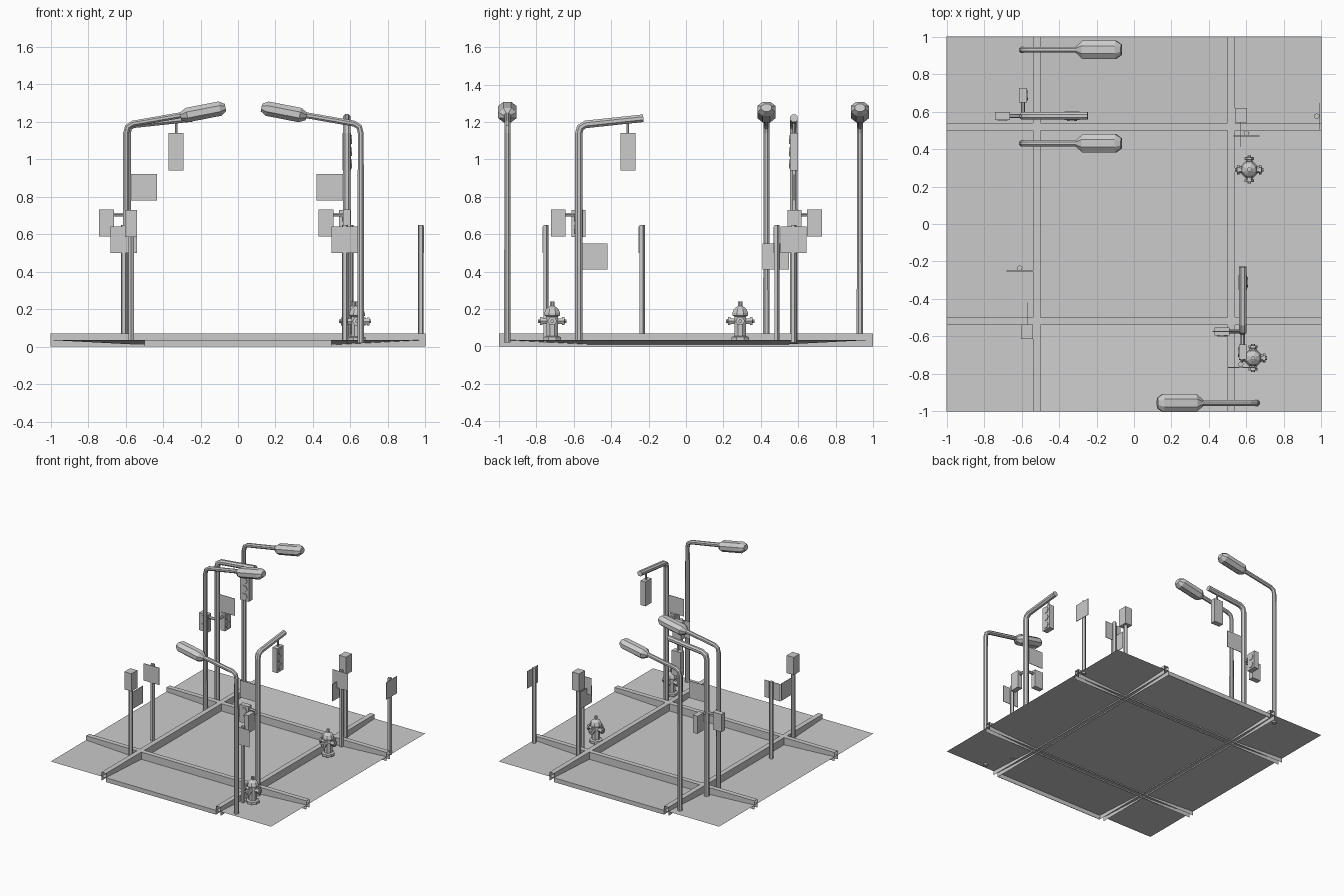
import bpy, bmesh, math
from mathutils import Vector, Matrix

if "Cube" in bpy.data.objects:
    bpy.data.objects.remove(bpy.data.objects["Cube"])


def finish(name, bm, M=None, recalc=True):
    if recalc:
        bmesh.ops.recalc_face_normals(bm, faces=bm.faces)
    if M:
        bm.transform(M)
    me = bpy.data.meshes.new(name)
    bm.to_mesh(me)
    bm.free()
    ob = bpy.data.objects.new(name, me)
    bpy.context.collection.objects.link(ob)
    return ob


def box(name, lo, hi, M=None, drop=()):
    """Box from corner to corner; drop lists face normals to leave open."""
    bm = bmesh.new()
    bmesh.ops.create_cube(bm, size=1)
    lo, hi = Vector(lo), Vector(hi)
    for v in bm.verts:
        v.co = Vector([(lo[i] + hi[i]) / 2 + v.co[i] * (hi[i] - lo[i]) for i in range(3)])
    bm.normal_update()
    gone = [f for f in bm.faces if any(f.normal.dot(Vector(d)) > 0.9 for d in drop)]
    bmesh.ops.delete(bm, geom=gone, context='FACES')
    return finish(name, bm, M, recalc=False)


def loft(name, pts, radii, n, M=None, side=(0, 1, 0), turn=0.0):
    """Faceted tube through pts; radii holds (side, other) radius per point."""
    bm = bmesh.new()
    pts = [Vector(p) for p in pts]
    side = Vector(side)
    rings = []
    for i, p in enumerate(pts):
        t = (pts[min(i + 1, len(pts) - 1)] - pts[max(i - 1, 0)]).normalized()
        other = t.cross(side).normalized()
        a, b = radii[i]
        ring = []
        for k in range(n):
            w = 2 * math.pi * k / n + turn
            ring.append(bm.verts.new(p + side * a * math.cos(w) + other * b * math.sin(w)))
        rings.append(ring)
    for r, s in zip(rings, rings[1:]):
        for k in range(n):
            bm.faces.new((r[k], r[(k + 1) % n], s[(k + 1) % n], s[k]))
    bm.faces.new(rings[0])
    bm.faces.new(rings[-1])
    return finish(name, bm, M)


def rod(name, pts, r, n, M=None, side=(0, 1, 0), turn=0.0):
    return loft(name, pts, [(r, r)] * len(pts), n, M, side, turn)


def plate(name, x, y, z, axis, M=None):
    """Square sign, thin along the given axis."""
    h = [0.07, 0.07, 0.07]
    h[axis] = 0.002
    return box(name, (x - h[0], y - h[1], z - h[2]), (x + h[0], y + h[1], z + h[2]), M)


def signal(name, c, half, zs, face, M):
    """Signal housing with six-sided lenses; face is -1 or 1 along local y."""
    c = Vector(c)
    half = Vector(half)
    box(name, c - half, c + half, M)
    y = c.y + face * half.y
    for z in zs:
        rod(name + "_lens", [(c.x, y - face * 0.004, z), (c.x, y + face * 0.005, z)],
            0.027, 6, M, side=(1, 0, 0))


def place(x, y, deg=0):
    return Matrix.Translation((x, y, 0)) @ Matrix.Rotation(math.radians(deg), 4, 'Z')


# ground: nine panels, dipping slightly from the outer edge to the crossing
bm = bmesh.new()
g = (-1, -0.52, 0.52, 1)
grid = [[bm.verts.new((x, y, 0.035 if 1 in (abs(x), abs(y)) else 0.01)) for y in g] for x in g]
for i in range(3):
    for j in range(3):
        bm.faces.new((grid[i][j], grid[i + 1][j], grid[i + 1][j + 1], grid[i][j + 1]))
finish("ground", bm, recalc=False)

# road edge lips at front and back
for s in (-1, 1):
    y = s * 0.998
    box("road_edge", (-0.5, y - 0.002, 0), (0.5, y + 0.002, 0.035))

# curbs: open channels crossing the whole ground
for c in (-0.52, 0.52):
    for deg, label in ((0, "curb_lengthwise"), (90, "curb_crosswise")):
        box(label, (c - 0.02, -1, 0), (c + 0.02, 1, 0.07), place(0, 0, deg),
            drop=((0, 1, 0), (0, -1, 0), (0, 0, -1)))


# street lamps
def street_lamp(x, y, deg):
    M = place(x, y, deg)
    path = [(0, 0, 0.02), (0, 0, 1.14), (0.008, 0, 1.172), (0.035, 0, 1.19), (0.31, 0, 1.238)]
    loft("lamp_pole", path, [(0.019, 0.019)] + [(0.017, 0.017)] * 4, 8, M, turn=math.pi / 8)
    loft("lamp_head", [(0.29, 0, 1.228), (0.325, 0, 1.236), (0.50, 0, 1.27), (0.53, 0, 1.276)],
         [(0.02, 0.022), (0.053, 0.042), (0.053, 0.042), (0.03, 0.022)], 8, M, turn=math.pi / 8)


street_lamp(-0.597, 0.93, 0)
street_lamp(-0.597, 0.43, 0)
street_lamp(0.655, -0.955, 180)


# traffic signal masts with hanging signal and two walk signals
def mast(x, y, deg, face):
    M = place(x, y, deg)
    path = [(0, 0, 0.02), (0, 0, 1.14), (0.008, 0, 1.17), (0.035, 0, 1.187), (0.345, 0, 1.22)]
    rod("mast", path, 0.022, 8, M, turn=math.pi / 8)
    rod("signal_hanger", [(0.262, 0, 1.13), (0.262, 0, 1.21)], 0.008, 6, M)
    signal("traffic_signal", (0.262, 0, 1.04), (0.04, 0.022, 0.1), (0.975, 1.04, 1.105), -1, M)
    rod("walk_signal_arm", [(0, 0, 0.705), (-0.08, 0, 0.705)], 0.011, 6, M)
    signal("walk_signal", (-0.11, 0, 0.66), (0.04, 0.021, 0.072), (0.625, 0.69), face, M)
    N = M @ Matrix.Rotation(math.radians(90), 4, 'Z')
    rod("walk_signal_arm", [(0, 0, 0.705), (0.08, 0, 0.705)], 0.011, 6, N)
    signal("walk_signal", (0.11, 0, 0.66), (0.04, 0.021, 0.072), (0.625, 0.69), face, N)


mast(-0.592, 0.577, 0, -1)
mast(0.58, -0.573, 90, 1)
plate("mast_sign", -0.502, 0.577, 0.85, 1)
plate("mast_sign", 0.49, -0.573, 0.85, 1)

# short posts carrying a walk signal and a side sign
for x, y, sy in ((-0.57, -0.575, -0.49), (0.57, 0.58, 0.48)):
    rod("signal_post", [(x, y, 0.02), (x, y, 0.6)], 0.017, 6)
    box("post_signal", (x - 0.032, y - 0.038, 0.585), (x + 0.032, y + 0.038, 0.73))
    plate("post_sign", x, sy, 0.48, 0)

# free-standing sign posts
for x, y, axis, off in ((0.975, 0.575, 0, 0.016), (0.60, 0.485, 1, -0.016),
                        (-0.61, -0.235, 1, -0.016), (0.57, -0.75, 1, -0.016)):
    rod("sign_post", [(x, y, 0.02), (x, y, 0.65)], 0.016, 5)
    plate("street_sign", x + (off if axis == 0 else 0), y + (off if axis == 1 else 0), 0.57, axis)

# hydrants: turned body with four outlets
profile = [(0.05, 0.03), (0.05, 0.05), (0.033, 0.055), (0.033, 0.16), (0.046, 0.165),
           (0.046, 0.178), (0.036, 0.2), (0.016, 0.215), (0.012, 0.217), (0.012, 0.24)]
for x, y in ((0.615, 0.29), (0.635, -0.715)):
    M = place(x, y)
    loft("hydrant_body", [(0, 0, z) for r, z in profile], [(r, r) for r, z in profile], 8, M,
         turn=math.pi / 8)
    for k in range(4):
        loft("hydrant_outlet", [(d, 0, 0.135) for d in (0.02, 0.052, 0.053, 0.066, 0.067, 0.075)],
             [(r, r) for r in (0.018, 0.018, 0.025, 0.025, 0.01, 0.01)], 6, place(x, y, 90 * k))
